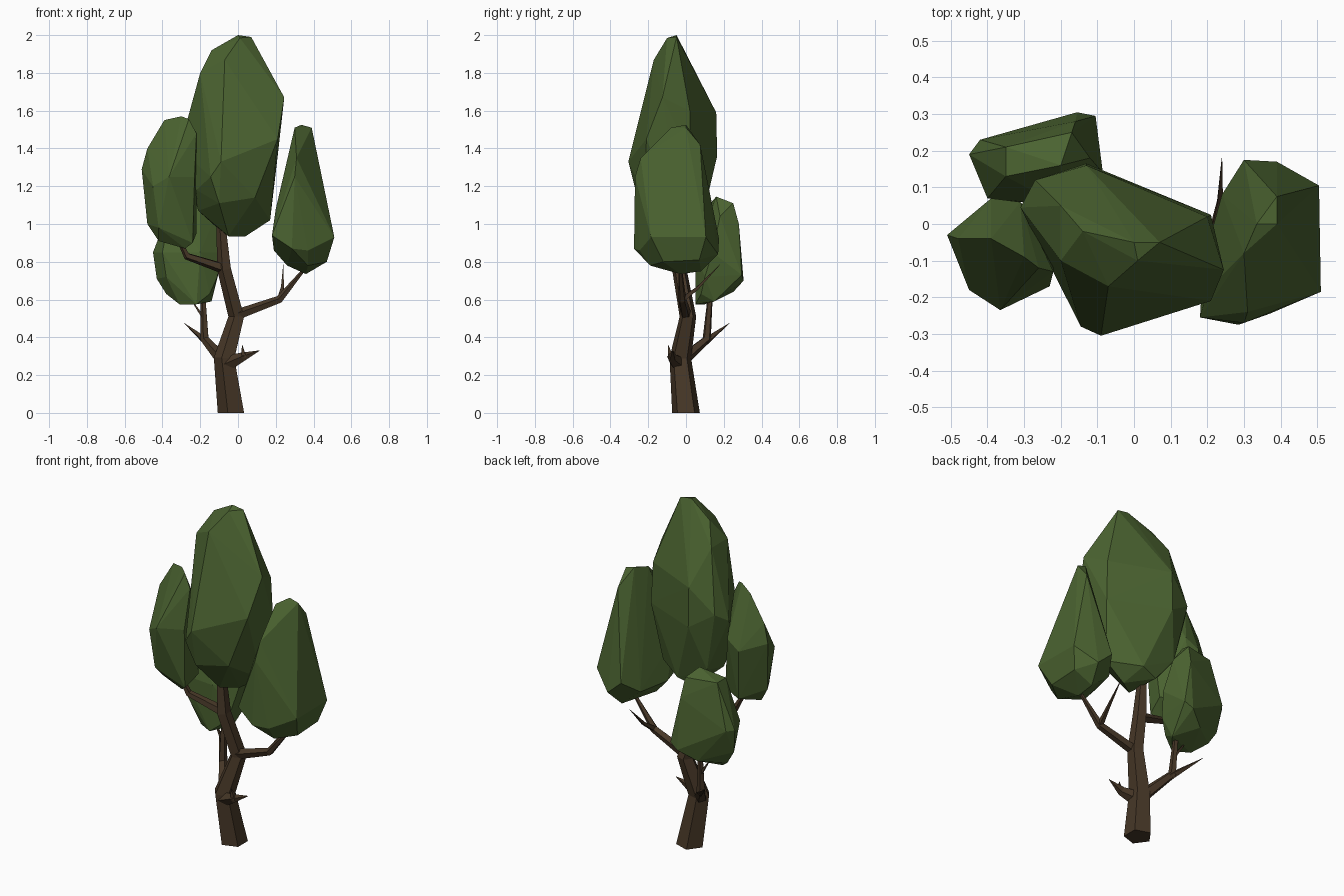
import bpy, bmesh, math
from mathutils import Vector


def material(name, rgb):
    m = bpy.data.materials.new(name)
    m.diffuse_color = (*rgb, 1)
    return m


LEAF = material("leaf_green", (0.07, 0.125, 0.03))
BARK = material("bark_brown", (0.062, 0.038, 0.02))


def finish(name, bm, mat):
    bmesh.ops.recalc_face_normals(bm, faces=bm.faces[:])
    me = bpy.data.meshes.new(name)
    bm.to_mesh(me)
    bm.free()
    me.materials.append(mat)
    bpy.context.collection.objects.link(bpy.data.objects.new(name, me))


def crown(name, pts):
    """Faceted leaf clump: convex hull of its corner points."""
    bm = bmesh.new()
    for p in pts:
        bm.verts.new(p)
    bmesh.ops.convex_hull(bm, input=bm.verts[:])
    loose = [v for v in bm.verts if not v.link_faces]
    bmesh.ops.delete(bm, geom=loose, context='VERTS')
    finish(name, bm, LEAF)


def limb(name, path, sides=5, flat_base=False):
    """Tapered angular tube through (x, y, z, radius) stations."""
    bm = bmesh.new()
    pts = [Vector(p[:3]) for p in path]
    up = Vector((0, 0, 1))
    rings = []
    for i, p in enumerate(pts):
        a, b = pts[max(i - 1, 0)], pts[min(i + 1, len(pts) - 1)]
        t = up if flat_base and i == 0 else (b - a).normalized()
        q = up.rotation_difference(t)
        ring = []
        for k in range(sides):
            ang = math.tau * (k + 0.5) / sides
            off = Vector((math.cos(ang), math.sin(ang), 0)) * path[i][3]
            ring.append(bm.verts.new(p + q @ off))
        rings.append(ring)
    for r0, r1 in zip(rings, rings[1:]):
        for k in range(sides):
            j = (k + 1) % sides
            bm.faces.new((r0[k], r0[j], r1[j], r1[k]))
    bm.faces.new(rings[0][::-1])
    bm.faces.new(rings[-1])
    finish(name, bm, BARK)


# Trunk
limb("trunk", [(-0.03, 0, 0, .077), (-0.068, -0.03, .29, .06), (-0.005, 0.01, .51, .046),
               (-0.07, -0.035, .76, .04), (-0.09, -0.035, 1.02, .026)], 5, True)

# Branches and twigs
limb("right_branch", [(0, 0, .52, .03), (.22, -.02, .6, .022), (.36, -.03, .77, .008)])
limb("right_twig", [(.22, -.02, .6, .018), (.235, .06, .66, .011), (.24, .18, .785, .001)], 4)
limb("left_branch", [(-.06, -.035, .76, .03), (-.27, -.07, .83, .02), (-.33, -.09, .95, .01)])
limb("back_branch", [(-.08, -.02, .28, .036), (-.175, .11, .39, .024), (-.185, .13, .64, .013)])
limb("back_twig", [(-.165, .1, .375, .022), (-.285, .23, .475, .001)], 4)
limb("back_fork", [(-.18, .12, .5, .012), (-.235, .13, .58, .004)], 4)
limb("low_stub", [(-.06, -.04, .26, .045), (.025, -.075, .295, .026), (.115, -.07, .33, .001)])
limb("low_stub_twig", [(.03, -.08, .295, .02), (.022, -.095, .36, .001)], 4)

# Tall central leaf clump
crown("centre_crown", [
    (0, -.05, 2), (.07, -.05, 1.99), (.01, -.1, 1.985), (-.07, -.17, 1.87),
    (-.14, -.02, 1.92), (-.2, -.1, 1.8), (-.2, .05, 1.8), (.245, -.125, 1.67),
    (.2, .02, 1.6), (-.13, .16, 1.59), (-.27, .12, 1.45), (-.31, .045, 1.4),
    (-.09, -.305, 1.33), (-.145, -.28, 1.25), (-.22, -.13, 1.18), (.09, -.215, 1.14),
    (.21, -.21, 1.45), (.17, -.03, 1.02), (.21, .025, 1.36), (.04, -.04, .935),
    (-.05, -.1, .935), (-.21, -.05, 1.07), (-.1, -.25, 1.11), (-.13, .165, 1.36),
    (-.2, .09, 1.1), (0, .08, 1.0), (-.1, .06, .97)])

# Right leaf clump
crown("right_crown", [
    (.3, -.08, 1.51), (.335, 0, 1.525), (.39, 0, 1.51), (.39, .075, 1.42),
    (.31, -.24, 1.35), (.3, -.27, 1.25), (.505, .105, .93), (.51, -.185, .93),
    (.3, .175, .92), (.39, .17, .84), (.18, -.255, .94), (.285, -.275, .87),
    (.37, -.245, .86), (.19, -.1, .86), (.36, -.03, .735), (.26, -.1, .78),
    (.47, -.12, .8), (.24, .08, .85), (.36, .08, .75), (.37, -.19, .78),
    (.2, -.18, 1.08), (.47, .07, .81)])

# Left leaf clump
crown("left_crown", [
    (-.39, -.04, 1.55), (-.3, -.09, 1.57), (-.26, -.12, 1.555), (-.22, -.13, 1.48),
    (-.23, -.17, 1.25), (-.365, -.235, 1.25), (-.45, -.18, 1.2), (-.51, -.03, 1.29),
    (-.48, -.04, 1.4), (-.39, .07, 1.25), (-.31, .06, 1.3), (-.22, -.05, .95),
    (-.28, -.12, .87), (-.42, -.1, .91), (-.48, -.07, 1.0), (-.36, .03, .95),
    (-.42, -.17, .98), (-.24, -.15, .9)])

# Low back leaf clump
crown("back_crown", [
    (-.35, .13, 1.11), (-.2, .16, 1.145), (-.17, .25, 1.11), (-.35, .21, 1.11),
    (-.45, .19, .85), (-.43, .17, .71), (-.42, .23, .85), (-.155, .305, .7),
    (-.105, .295, .73), (-.085, .14, .85), (-.11, .1, .72), (-.4, .07, .85),
    (-.38, .08, .72), (-.2, .05, .85), (-.31, .1, .575), (-.22, .05, .575),
    (-.14, .15, .59), (-.38, .16, .63), (-.25, .25, .64), (-.12, .18, 1.04),
    (-.16, .28, 1.0), (-.15, .08, .63)])
